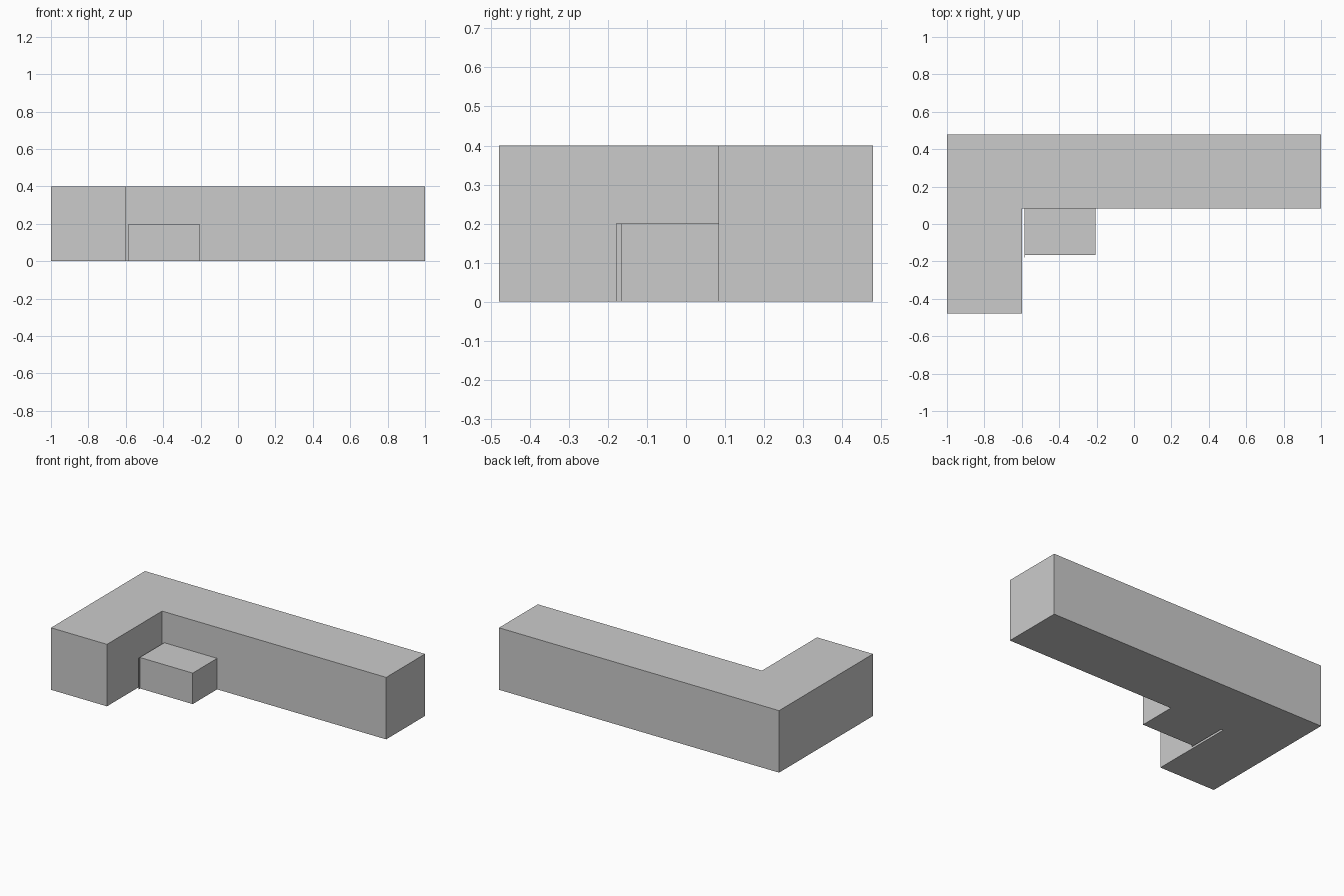
import bpy, bmesh

if "Cube" in bpy.data.objects:
    bpy.data.objects.remove(bpy.data.objects["Cube"])


def prism(name, outline, height):
    """Extrude a plan outline upward from the ground."""
    bm = bmesh.new()
    face = bm.faces.new([bm.verts.new((x, y, 0)) for x, y in outline])
    top = bmesh.ops.extrude_face_region(bm, geom=[face])["geom"]
    bmesh.ops.translate(bm, vec=(0, 0, height),
                        verts=[v for v in top if isinstance(v, bmesh.types.BMVert)])
    bmesh.ops.recalc_face_normals(bm, faces=bm.faces)
    mesh = bpy.data.meshes.new(name)
    bm.to_mesh(mesh)
    bm.free()
    obj = bpy.data.objects.new(name, mesh)
    bpy.context.collection.objects.link(obj)
    return obj


def rect(x0, x1, y0, y1):
    return [(x0, y0), (x1, y0), (x1, y1), (x0, y1)]


# L-shaped counter
prism("counter", [(-1, -0.479), (-0.6, -0.479), (-0.6, 0.083),
                  (1, 0.083), (1, 0.479), (-1, 0.479)], 0.4)

# Low step in the inner corner
prism("step", rect(-0.582, -0.207, -0.166, 0.083), 0.2)

# Thin panel on the step's left side, projecting slightly forward
prism("step_side_panel", rect(-0.585, -0.582, -0.179, 0.083), 0.2)
